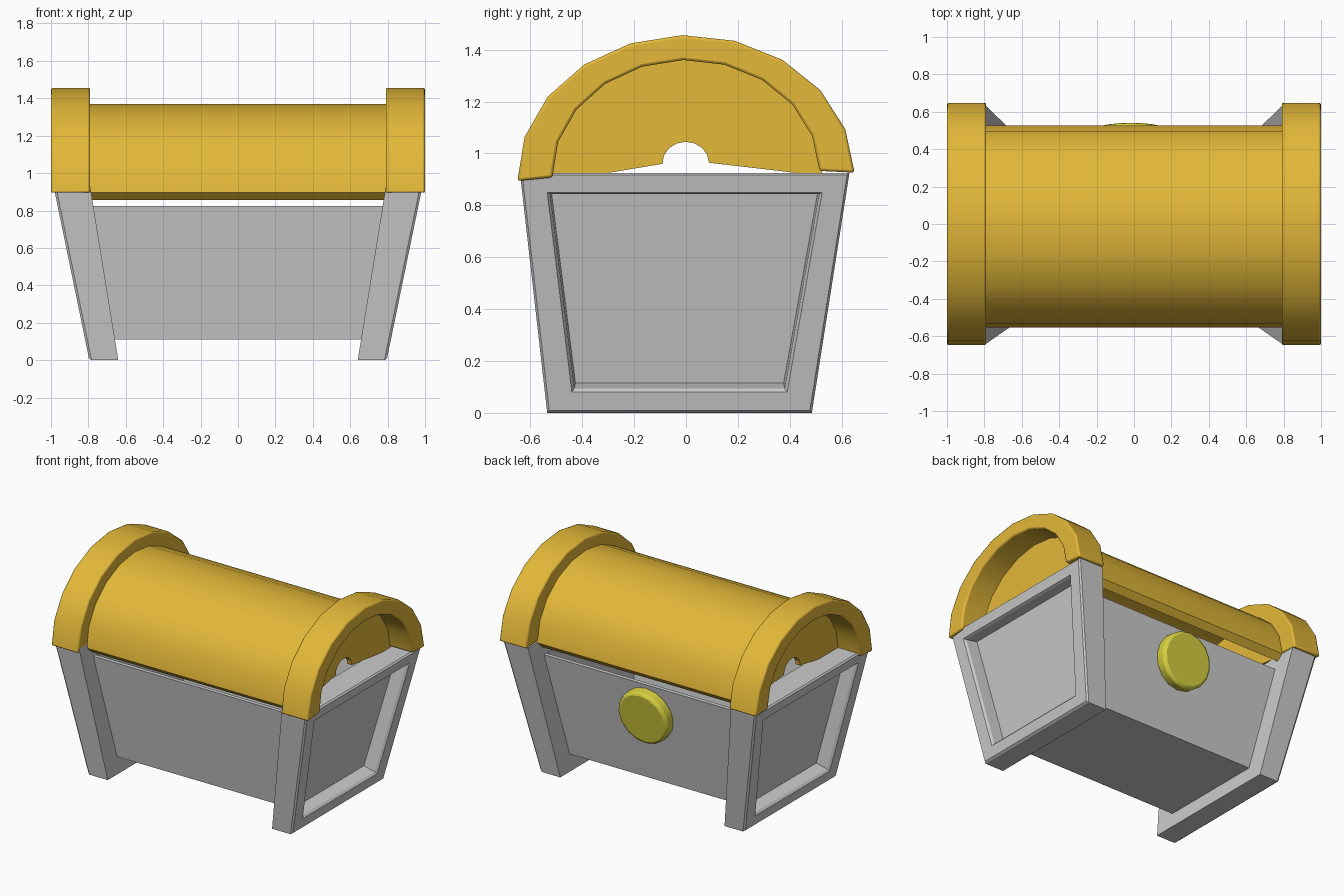
import bpy, bmesh
from math import sin, cos, pi, radians, atan2
from mathutils import Vector

if "Cube" in bpy.data.objects:
    bpy.data.objects.remove(bpy.data.objects["Cube"])


def material(name, rgb):
    m = bpy.data.materials.new(name)
    m.diffuse_color = (*rgb, 1)
    m.use_nodes = True
    m.node_tree.nodes["Principled BSDF"].inputs["Base Color"].default_value = m.diffuse_color
    return m


gold = material("gold", (0.77, 0.48, 0.04))
brass = material("brass", (0.68, 0.63, 0.05))


def finish(bm, name, mat=None, bevel=0, smooth=False):
    bmesh.ops.recalc_face_normals(bm, faces=bm.faces)
    me = bpy.data.meshes.new(name)
    bm.to_mesh(me)
    bm.free()
    ob = bpy.data.objects.new(name, me)
    bpy.context.collection.objects.link(ob)
    if mat:
        me.materials.append(mat)
    if bevel:
        mod = ob.modifiers.new("bevel", "BEVEL")
        mod.width = bevel
        mod.segments = 2
        mod.angle_limit = radians(40)
    if smooth:
        bpy.ops.object.select_all(action='DESELECT')
        ob.select_set(True)
        bpy.context.view_layer.objects.active = ob
        bpy.ops.object.shade_smooth_by_angle(angle=radians(32))
    return ob


def tapered_box(low, high):
    """Each level is (x0, x1, y0, y1, z)."""
    bm = bmesh.new()
    rings = []
    for x0, x1, y0, y1, z in (low, high):
        rings.append([bm.verts.new((x, y, z)) for x, y in
                      ((x0, y0), (x1, y0), (x1, y1), (x0, y1))])
    a, b = rings
    bm.faces.new(a)
    bm.faces.new(b)
    for i in range(4):
        j = (i + 1) % 4
        bm.faces.new((a[i], a[j], b[j], b[i]))
    bmesh.ops.recalc_face_normals(bm, faces=bm.faces)
    return bm


def facing(bm, direction):
    return max(bm.faces, key=lambda f: f.normal.dot(Vector(direction)))


def inset(bm, face, *steps):
    for thickness, depth in steps:
        bmesh.ops.inset_region(bm, faces=[face], thickness=thickness, depth=depth)


def extrude_x(points, x0, x1):
    bm = bmesh.new()
    face = bm.faces.new([bm.verts.new((x0, y, z)) for y, z in points])
    new = bmesh.ops.extrude_face_region(bm, geom=[face])["geom"]
    bmesh.ops.translate(bm, vec=(x1 - x0, 0, 0),
                        verts=[v for v in new if isinstance(v, bmesh.types.BMVert)])
    return bm


def arc(ry, rz, z=0, y=0, n=10):
    """Half ellipse from front (-y) over the top to back."""
    return [(y - ry * cos(pi * i / n), z + rz * sin(pi * i / n)) for i in range(n + 1)]


# Chest body, open inside
bm = tapered_box((-0.66, 0.66, -0.405, 0.355, 0.11), (-0.80, 0.80, -0.505, 0.475, 0.825))
inset(bm, facing(bm, (0, 0, 1)), (0.04, 0), (0.11, -0.6))
finish(bm, "chest_body")

# End frames with a recessed panel
for side, name in ((1, "right"), (-1, "left")):
    low = sorted((side * 0.64, side * 0.795))
    high = sorted((side * 0.79, side * 0.985))
    bm = tapered_box((*low, -0.535, 0.485, 0), (*high, -0.64, 0.63, 0.925))
    outer = facing(bm, (side, 0, 0))
    inset(bm, outer, (0.012, 0.0))
    for v in {v for f in bm.faces for v in f.verts} - set(outer.verts):
        if any(e.other_vert(v) in outer.verts for e in v.link_edges):
            v.co.x -= side * 0.012          # small chamfer round the outer face
    inset(bm, outer, (0.06, 0))
    for v in outer.verts:                   # opening of the recess
        top, back = v.co.z > 0.5, v.co.y > 0
        v.co.z = 0.85 if top else 0.08
        v.co.y = ((0.525 if back else -0.535) if top else (0.39 if back else -0.44))
        v.co.x = side * (0.795 + 0.19 * v.co.z / 0.925)
    inset(bm, outer, (0.015, -0.015), (0.006, -0.085))
    finish(bm, name + "_end_frame")

# Lid barrel: a half shell with a sloping rim
lid_parts = []
rim = arc(0.54, 0.46, 0, -0.014) + arc(0.50, 0.42, -0.04, -0.014)[::-1]
lid_parts.append(finish(extrude_x(rim, -0.82, 0.82), "lid_barrel", gold, smooth=True))

# Lid end walls with a round notch in the lower edge
half = [(0.50, -0.006), (0.09, 0.052)]
under = half + [(0.09 * cos(a), 0.052 + 0.083 * sin(a))
                for a in [pi * i / 8 for i in range(1, 8)]]
under += [(-y, z) for y, z in reversed(half)]
for side, name in ((1, "right"), (-1, "left")):
    bm = extrude_x(arc(0.52, 0.44) + under, side * 0.79, side * 0.825)
    lid_parts.append(finish(bm, name + "_lid_wall", gold))

# Lid end bands
for side, name in ((1, "right"), (-1, "left")):
    ring = arc(0.65, 0.546) + arc(0.515, 0.44, 0.01)[::-1]
    bm = extrude_x(ring, side * 0.79, side)
    lid_parts.append(finish(bm, name + "_lid_band", gold, bevel=0.01, smooth=True))

# The lid sits slightly open at the back
for ob in lid_parts:
    ob.location.z = 0.91
    ob.rotation_euler.x = radians(1.4)

# Round clasp, lying on the sloping back panel
bm = bmesh.new()
bmesh.ops.create_cone(bm, cap_ends=True, segments=16, radius1=0.193, radius2=0.193, depth=0.09)
clasp = finish(bm, "clasp", brass, bevel=0.02, smooth=True)
clasp.location = (-0.017, 0.468, 0.605)
clasp.rotation_euler.x = -(pi / 2 + atan2(0.12, 0.715))
